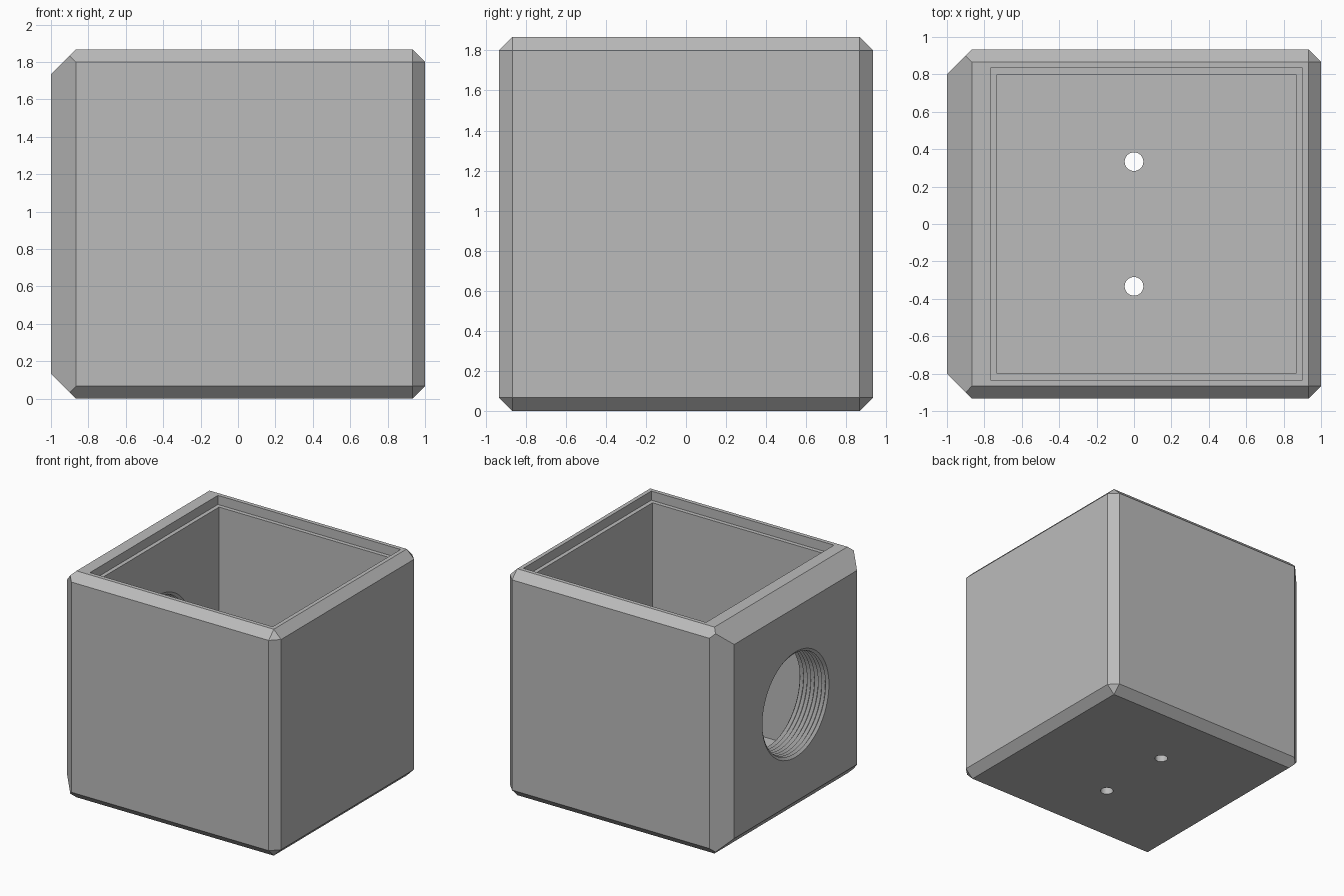
import bpy, bmesh, math
from mathutils import Vector

if "Cube" in bpy.data.objects:
    bpy.data.objects.remove(bpy.data.objects["Cube"])

U = 1 / 15            # base unit: chamfer width
H = 28 * U            # height
CZ = H / 2

grey = bpy.data.materials.new("grey plastic")
grey.diffuse_color = (0.5, 0.5, 0.5, 1)
grey.use_nodes = True
grey.node_tree.nodes["Principled BSDF"].inputs["Base Color"].default_value = grey.diffuse_color


def to_object(name, bm):
    bmesh.ops.recalc_face_normals(bm, faces=bm.faces)
    mesh = bpy.data.meshes.new(name)
    bm.to_mesh(mesh)
    bm.free()
    mesh.materials.append(grey)
    ob = bpy.data.objects.new(name, mesh)
    bpy.context.collection.objects.link(ob)
    return ob


def box(name, lo, hi):
    bm = bmesh.new()
    bmesh.ops.create_cube(bm, size=1)
    lo, hi = Vector(lo), Vector(hi)
    for v in bm.verts:
        v.co = Vector(((hi[i] + lo[i]) / 2 + v.co[i] * (hi[i] - lo[i]) for i in range(3)))
    return to_object(name, bm)


def lathe(name, profile, origin, axis, side, n):
    """Closed solid of revolution; profile holds (distance along axis, radius)."""
    bm = bmesh.new()
    third = axis.cross(side)
    rings = []
    for d, r in profile:
        rings.append([bm.verts.new(origin + axis * d + r * (
            side * math.cos(2 * math.pi * k / n) + third * math.sin(2 * math.pi * k / n)))
            for k in range(n)])
    for a, b in zip(rings, rings[1:]):
        for k in range(n):
            bm.faces.new((a[k], a[(k + 1) % n], b[(k + 1) % n], b[k]))
    bm.faces.new(rings[0])
    bm.faces.new(rings[-1])
    return to_object(name, bm)


# Chamfered housing: hull of the corner points, wider chamfer on the left end
bm = bmesh.new()
corner_points = [
    (15, 13, 13), (14, 14, 13), (14, 13, 14),                              # right
    (-15, 12, 12), (-13, 14, 13), (-13, 13, 14), (-13.5, 13.5, 13.5)]      # left
for x, y, z in corner_points:
    for sy in (-1, 1):
        for sz in (-1, 1):
            bm.verts.new((x * U, sy * y * U, CZ + sz * z * U))
bmesh.ops.convex_hull(bm, input=bm.verts)
bmesh.ops.dissolve_limit(bm, angle_limit=0.01, verts=bm.verts, edges=bm.edges)
housing = to_object("housing", bm)

X, Y, Z = Vector((1, 0, 0)), Vector((0, 1, 0)), Vector((0, 0, 1))
cutters = [
    # Main cavity and the lid recess around its rim
    box("cavity_cutter", (-11 * U, -12 * U, 2 * U), (13 * U, 12 * U, H + 0.1)),
    box("lid_recess_cutter", (-11.5 * U, -12.5 * U, H - 0.075), (13.5 * U, 12.5 * U, H + 0.2)),
]
# Two screw holes through the floor
for y in (-5 * U, 5 * U):
    cutters.append(lathe("screw_hole_cutter", [(-0.1, 0.05), (0.3, 0.05)],
                         Vector((0, y, 0)), Z, X, 32))
# Threaded port through the left wall
teeth, pitch = 8, 0.5 * U
thread = [(-0.05, 0.434), (0, 0.434)]
for i in range(teeth):
    thread += [((i + 0.5) * pitch, 0.412), ((i + 1) * pitch, 0.434)]
thread.append((4 * U + 0.05, 0.434))
cutters.append(lathe("port_cutter", thread, Vector((-1, 0, CZ)), X, Y, 64))

bpy.context.view_layer.objects.active = housing
for c in cutters:
    mod = housing.modifiers.new("cut", 'BOOLEAN')
    mod.operation = 'DIFFERENCE'
    mod.solver = 'EXACT'
    mod.object = c
    bpy.ops.object.modifier_apply(modifier=mod.name)
    bpy.data.objects.remove(c)
